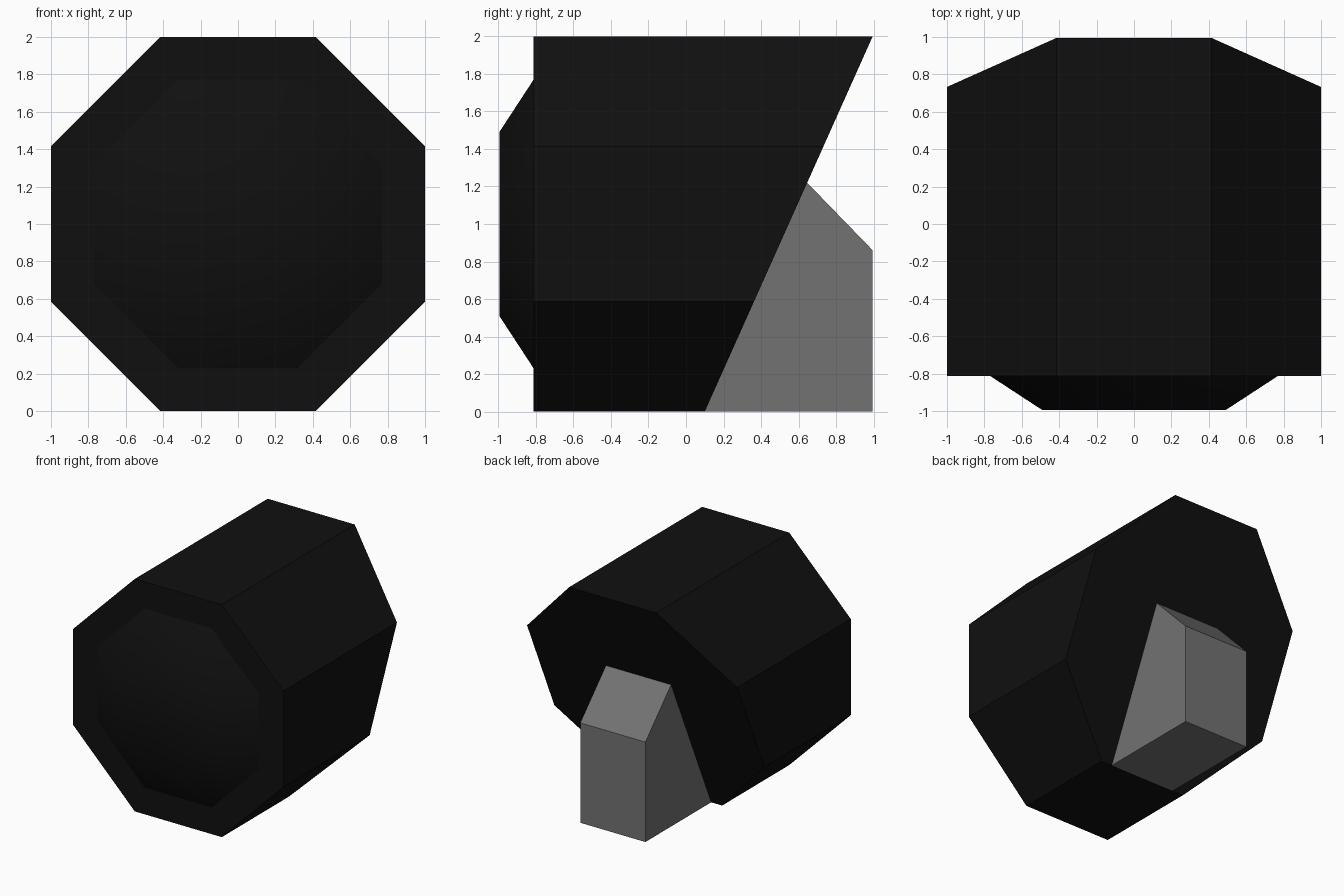
import bpy
import bmesh
from math import pi, sin, cos, radians

cube = bpy.data.objects.get("Cube")
if cube:
    bpy.data.objects.remove(cube, do_unlink=True)

FRONT, TIP, BACK = -0.812, -0.995, 0.995
SLANT_FOOT = 0.1  # where the slanted back meets the ground


def material(name, rgb):
    mat = bpy.data.materials.new(name)
    mat.use_nodes = True
    mat.diffuse_color = (*rgb, 1)
    mat.node_tree.nodes["Principled BSDF"].inputs["Base Color"].default_value = (*rgb, 1)
    return mat


def slant_y(z):
    return SLANT_FOOT + (BACK - SLANT_FOOT) * z / 2


def octagon(apothem):
    r = apothem / cos(pi / 8)
    return [(r * cos((k + 0.5) * pi / 4), 1 + r * sin((k + 0.5) * pi / 4)) for k in range(8)]


def loft(name, first, last, mat, close_first=True):
    """Join two matching rings of points into a solid."""
    bm = bmesh.new()
    a = [bm.verts.new(p) for p in first]
    b = [bm.verts.new(p) for p in last]
    n = len(a)
    for i in range(n):
        j = (i + 1) % n
        bm.faces.new((a[i], a[j], b[j], b[i]))
    if close_first:
        bm.faces.new(a)
    bm.faces.new(b)
    bmesh.ops.recalc_face_normals(bm, faces=bm.faces)
    mesh = bpy.data.meshes.new(name)
    bm.to_mesh(mesh)
    bm.free()
    mesh.materials.append(mat)
    obj = bpy.data.objects.new(name, mesh)
    bpy.context.collection.objects.link(obj)
    return obj


black = material("black", (0.005, 0.005, 0.005))
grey = material("grey", (0.17, 0.17, 0.17))

# Octagonal housing with a slanted back
ring = octagon(1)
loft("housing", [(x, FRONT, z) for x, z in ring],
     [(x, slant_y(z), z) for x, z in ring], black)

# Softly shaded raised front cap, open where it sits on the housing
cap = loft("front_cap", [(x, FRONT, z) for x, z in octagon(0.77)],
           [(x, TIP, z) for x, z in octagon(0.49)], black, close_first=False)
bpy.context.view_layer.objects.active = cap
cap.select_set(True)
bpy.ops.object.shade_smooth_by_angle(angle=radians(60))
cap.select_set(False)

# Wedge-shaped mount filling the space behind the slanted back
side = [(SLANT_FOOT, 0), (BACK, 0), (BACK, 0.86), (slant_y(1.22), 1.22)]
loft("rear_mount", [(-0.31, y, z) for y, z in side],
     [(0.31, y, z) for y, z in side], grey)
